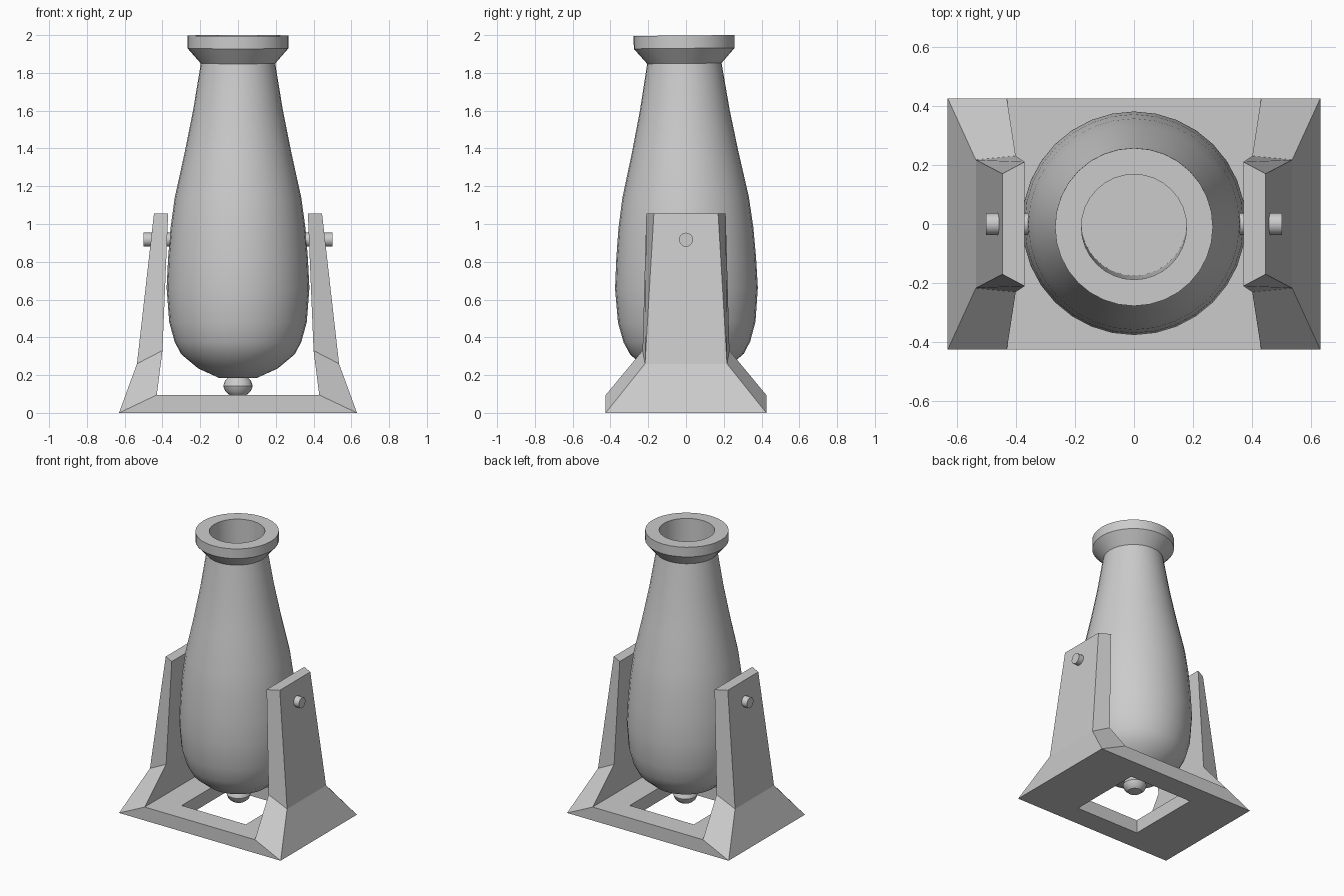
import bpy, bmesh, math
from mathutils import Matrix, Vector

if "Cube" in bpy.data.objects:
    bpy.data.objects.remove(bpy.data.objects["Cube"])

PIVOT = Vector((0, 0.003, 0.915))
TILT = Matrix.Translation(PIVOT) @ Matrix.Rotation(0.0093, 4, 'X') @ Matrix.Translation((0, -0.003, -0.915))


def finish(name, bm, smooth=False):
    bmesh.ops.recalc_face_normals(bm, faces=bm.faces)
    me = bpy.data.meshes.new(name)
    bm.to_mesh(me)
    bm.free()
    ob = bpy.data.objects.new(name, me)
    bpy.context.collection.objects.link(ob)
    if smooth:
        bpy.ops.object.select_all(action='DESELECT')
        ob.select_set(True)
        bpy.context.view_layer.objects.active = ob
        bpy.ops.object.shade_smooth_by_angle(angle=math.radians(30))
    return ob


def lathe(name, profile, segments):
    """Spin an (r, z) profile around z; r = 0 ends close the shape."""
    bm = bmesh.new()
    vs = [bm.verts.new((r, 0, z)) for r, z in profile]
    es = [bm.edges.new(p) for p in zip(vs, vs[1:])]
    bmesh.ops.spin(bm, geom=vs + es, cent=(0, 0, 0), axis=(0, 0, 1),
                   angle=math.tau, steps=segments, use_merge=True)
    bmesh.ops.remove_doubles(bm, verts=bm.verts, dist=1e-4)
    bmesh.ops.transform(bm, matrix=TILT @ Matrix.Translation((0, -0.003, 0)) @ Matrix.Translation((0, 0.003, 0)), verts=bm.verts)
    return finish(name, bm, True)


# Barrel with flared muzzle and open bore
lathe("barrel", [
    (0, 0.60), (0.178, 0.60), (0.178, 1.998), (0.267, 1.998), (0.267, 1.93),
    (0.197, 1.85), (0.238, 1.60), (0.282, 1.38), (0.335, 1.14), (0.357, 0.98),
    (0.370, 0.82), (0.378, 0.66), (0.364, 0.48), (0.335, 0.375), (0.30, 0.31),
    (0.21, 0.235), (0.10, 0.185), (0, 0.185)], 32)

# Knob under the breech
lathe("breech_knob", [
    (0, 0.09), (0.045, 0.095), (0.068, 0.115), (0.078, 0.142),
    (0.068, 0.172), (0.045, 0.195), (0, 0.20)], 20)

# Trunnion pins through both cheeks
for side, label in ((1, "right"), (-1, "left")):
    bm = bmesh.new()
    bmesh.ops.create_cone(bm, cap_ends=True, segments=20, radius1=0.037,
                          radius2=0.037, depth=0.2)
    bmesh.ops.transform(bm, verts=bm.verts,
                        matrix=Matrix.Translation((side * 0.4, 0, 0.917)) @ Matrix.Rotation(math.pi / 2, 4, 'Y'))
    finish("trunnion_" + label, bm, True)

# Carriage: base frame and two tapered cheeks as one closed shell
bm = bmesh.new()


def ring(x, y, z):
    return [bm.verts.new((sx * x, sy * y, z))
            for sx, sy in ((-1, -1), (1, -1), (1, 1), (-1, 1))]


def bridge(a, b, sides=range(4)):
    for i in sides:
        j = (i + 1) % 4
        bm.faces.new((a[i], a[j], b[j], b[i]))


floor, deck = ring(0.63, 0.425, 0), ring(0.43, 0.425, 0.095)
hole_low, hole_top = ring(0.25, 0.27, 0), ring(0.25, 0.27, 0.095)
bridge(floor, hole_low)
bridge(hole_low, hole_top)
bridge(hole_top, deck)
bridge(floor, deck, (0, 2))

outer = [floor, ring(0.535, 0.217, 0.26), ring(0.445, 0.17, 1.055)]
inner = [deck, ring(0.40, 0.23, 0.33), ring(0.37, 0.21, 1.055)]
for k in range(2):
    bridge(outer[k], outer[k + 1], (1, 3))
    bridge(inner[k], inner[k + 1], (1, 3))
    for c in range(4):
        bm.faces.new((outer[k][c], outer[k + 1][c], inner[k + 1][c], inner[k][c]))
bridge(outer[2], inner[2], (1, 3))
finish("carriage", bm)
